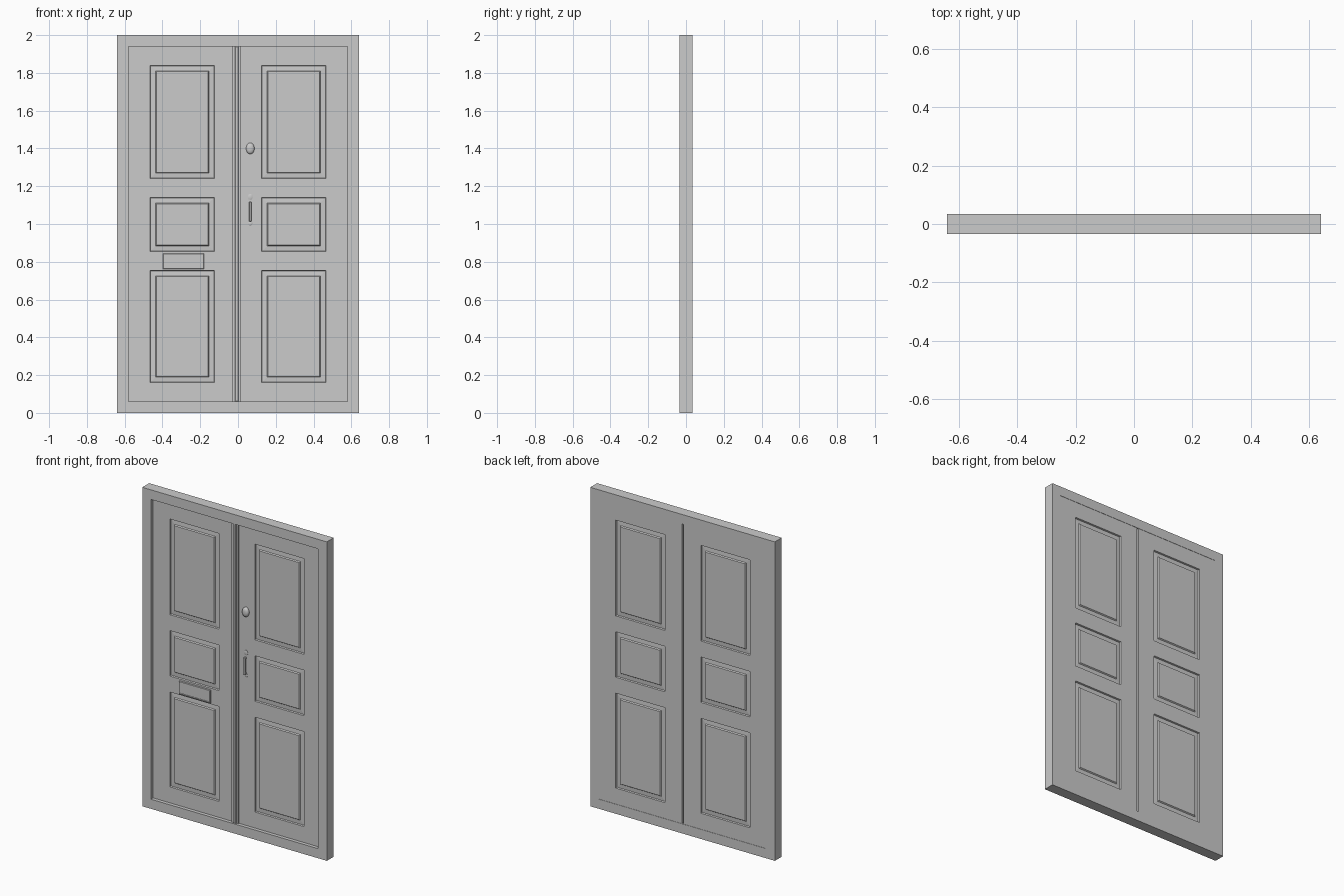
import bpy, bmesh, math
from mathutils import Vector

if "Cube" in bpy.data.objects:
    bpy.data.objects.remove(bpy.data.objects["Cube"])

FRONT, BACK = -0.034, 0.034      # frame faces
LEAF_F, LEAF_B = -0.012, 0.032   # door leaf faces


def finish(bm, name):
    bmesh.ops.recalc_face_normals(bm, faces=bm.faces)
    me = bpy.data.meshes.new(name)
    bm.to_mesh(me)
    bm.free()
    ob = bpy.data.objects.new(name, me)
    bpy.context.collection.objects.link(ob)
    return ob


def slab(xs, zs, y0, y1, skip=()):
    """Gridded board in the xz plane; cells listed in skip are left open."""
    bm = bmesh.new()
    v = {(i, j): bm.verts.new((x, y0, z))
         for i, x in enumerate(xs) for j, z in enumerate(zs)}
    for i in range(len(xs) - 1):
        for j in range(len(zs) - 1):
            if (i, j) not in skip:
                bm.faces.new((v[i, j], v[i + 1, j], v[i + 1, j + 1], v[i, j + 1]))
    ext = bmesh.ops.extrude_face_region(bm, geom=bm.faces[:], use_keep_orig=True)
    moved = [g for g in ext["geom"] if isinstance(g, bmesh.types.BMVert)]
    bmesh.ops.translate(bm, verts=moved, vec=(0, y1 - y0, 0))
    bmesh.ops.recalc_face_normals(bm, faces=bm.faces)
    return bm


def box(name, x0, x1, z0, z1, y0, y1, bevel=0):
    bm = slab([x0, x1], [z0, z1], y0, y1)
    if bevel:
        front = [e for e in bm.edges if all(abs(v.co.y - y0) < 1e-6 for v in e.verts)]
        bmesh.ops.bevel(bm, geom=front, offset=bevel, segments=1, affect='EDGES')
    return finish(bm, name)


# Outer frame
finish(slab([-0.64, -0.58, 0.58, 0.64], [0, 0.06, 1.94, 2.0], FRONT, BACK, {(1, 1)}), "door_frame")

# Door leaves, with raised-and-fielded panels on both faces
panels = [(0.16, 0.755), (0.855, 1.14), (1.24, 1.84)]


def leaf(name, xs):
    zs = [0.06] + [z for p in panels for z in p] + [1.94]
    bm = slab(xs, zs, LEAF_F, LEAF_B)
    cells = []
    for f in bm.faces:
        c = f.calc_center_median()
        if abs(f.normal.y) > 0.9 and xs[1] < c.x < xs[2] and any(a < c.z < b for a, b in panels):
            cells.append(f)
    for width, depth in ((0.004, -0.009), (0.037, 0.002), (0.007, 0.007)):
        bmesh.ops.inset_individual(bm, faces=cells, thickness=width, depth=depth)
    return finish(bm, name)


leaf("left_leaf", [-0.58, -0.465, -0.125, -0.006])
leaf("right_leaf", [0.006, 0.125, 0.465, 0.58])

# Stepped cover strip over the meeting edges
box("cover_strip", -0.03, 0.015, 0.06, 1.94, -0.021, 0.0)
box("cover_strip_bead", -0.015, 0.003, 0.06, 1.94, -0.028, -0.02, 0.003)

# Letter plate with raised flap
bm = slab([-0.397, -0.18], [0.762, 0.844], -0.018, LEAF_F + 0.002)
flap = [f for f in bm.faces if f.normal.y < -0.9]
for width, depth in ((0.003, 0.002), (0.008, 0), (0.001, -0.002)):
    bmesh.ops.inset_individual(bm, faces=flap, thickness=width, depth=depth)
finish(bm, "letter_plate")


def turned(name, x, z, profile, sx, sz):
    """Oval turned part: profile of (radius, y) swept round the y axis."""
    n = 24
    bm = bmesh.new()
    rings = [[bm.verts.new((x + r * sx * math.cos(2 * math.pi * k / n), y,
                            z + r * sz * math.sin(2 * math.pi * k / n)))
              for k in range(n)] for r, y in profile]
    for a, b in zip(rings, rings[1:]):
        for k in range(n):
            m = (k + 1) % n
            bm.faces.new((a[k], a[m], b[m], b[k]))
    bm.faces.new(rings[0])
    bm.faces.new(rings[-1])
    ob = finish(bm, name)
    bpy.context.view_layer.objects.active = ob
    ob.select_set(True)
    bpy.ops.object.shade_smooth_by_angle(angle=math.radians(40))
    ob.select_set(False)
    return ob


# Oval lock cover
turned("lock_cover", 0.065, 1.40,
       [(1, -0.010), (1, -0.019), (0.9, -0.024), (0.65, -0.028), (0.3, -0.030)], 0.022, 0.03)

# Pull handle: end lugs, posts and grip
turned("handle_top_lug", 0.065, 1.143, [(1, -0.010), (1, -0.014), (0.7, -0.016)], 0.013, 0.016)
turned("handle_bottom_lug", 0.065, 1.003, [(1, -0.010), (1, -0.014), (0.7, -0.016)], 0.011, 0.013)
box("handle_plate", 0.058, 0.072, 1.0, 1.145, -0.0145, LEAF_F + 0.002)
for part, z in (("top", 1.112), ("bottom", 1.017)):
    box("handle_post_" + part, 0.060, 0.070, z - 0.006, z + 0.006, -0.026, -0.013)
box("handle_grip", 0.058, 0.072, 1.012, 1.117, -0.031, -0.023, 0.003)
